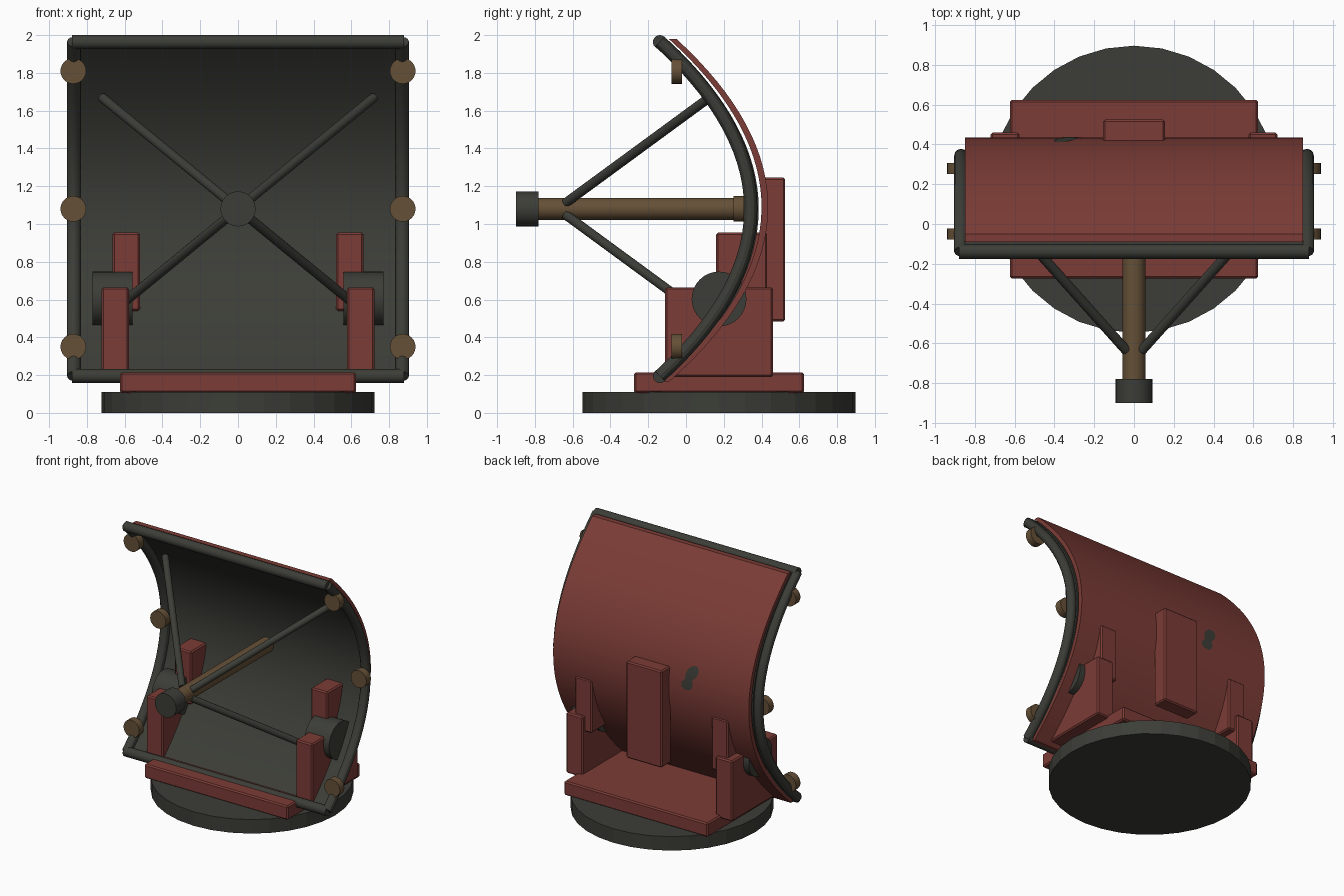
import bpy, bmesh, math
from mathutils import Vector

old = bpy.data.objects.get("Cube")
if old:
    bpy.data.objects.remove(old, do_unlink=True)


def material(name, rgb):
    m = bpy.data.materials.new(name)
    m.use_nodes = True
    m.diffuse_color = (*rgb, 1)
    bsdf = next(n for n in m.node_tree.nodes if n.type == 'BSDF_PRINCIPLED')
    bsdf.inputs["Base Color"].default_value = (*rgb, 1)
    bsdf.inputs["Roughness"].default_value = 0.8
    return m


DARK = material("dark grey metal", (0.045, 0.047, 0.038))
RED = material("rust red paint", (0.2, 0.045, 0.037))
BROWN = material("dull brown metal", (0.13, 0.08, 0.038))


def finish(name, bm, mat, smooth=True):
    bmesh.ops.recalc_face_normals(bm, faces=bm.faces)
    mesh = bpy.data.meshes.new(name)
    bm.to_mesh(mesh)
    bm.free()
    mesh.materials.append(mat)
    ob = bpy.data.objects.new(name, mesh)
    bpy.context.collection.objects.link(ob)
    if smooth:
        smooth_edges(ob)
    return ob


def smooth_edges(ob):
    bpy.ops.object.select_all(action='DESELECT')
    bpy.context.view_layer.objects.active = ob
    ob.select_set(True)
    bpy.ops.object.shade_smooth_by_angle(angle=math.radians(30))


def box(name, xs, ys, zs, mat):
    bm = bmesh.new()
    bmesh.ops.create_cube(bm, size=1)
    for v in bm.verts:
        v.co = [(lo + hi) / 2 + c * (hi - lo)
                for c, (lo, hi) in zip(v.co, (xs, ys, zs))]
    bmesh.ops.bevel(bm, geom=bm.edges[:], offset=0.01, segments=1, affect='EDGES')
    return finish(name, bm, mat, False)


def rod(name, a, b, radius, mat, sides=24, smooth=True):
    a, b = Vector(a), Vector(b)
    bm = bmesh.new()
    bmesh.ops.create_cone(bm, cap_ends=True, segments=sides, radius1=radius,
                          radius2=radius, depth=(b - a).length)
    turn = (b - a).to_track_quat('Z', 'Y')
    for v in bm.verts:
        v.co = turn @ v.co + (a + b) / 2
    return finish(name, bm, mat, smooth)


def parabola(z, apex_y, apex_z, k):
    return apex_y - k * (z - apex_z) ** 2


def steps(lo, hi, n):
    return [lo + (hi - lo) * i / n for i in range(n + 1)]


def curved_sheet(name, half, zs, front, back, mat):
    # closed (y, z) outline of a curved slab, swept across x
    outline = [(parabola(z, *front), z) for z in zs]
    outline += [(parabola(z, *back), z) for z in reversed(zs)]
    bm = bmesh.new()
    rings = [[bm.verts.new((x, y, z)) for y, z in outline] for x in (-half, half)]
    n = len(outline)
    for i in range(n):
        j = (i + 1) % n
        bm.faces.new((rings[0][i], rings[0][j], rings[1][j], rings[1][i]))
    for ring in rings:
        for i in range(n // 2 - 1):
            bm.faces.new((ring[i], ring[i + 1], ring[n - 2 - i], ring[n - 1 - i]))
    return finish(name, bm, mat)


def bent_tube(name, points, radius, mat):
    curve = bpy.data.curves.new(name, 'CURVE')
    curve.dimensions = '3D'
    curve.bevel_depth = radius
    curve.bevel_resolution = 4
    curve.use_fill_caps = True
    spline = curve.splines.new('POLY')
    spline.points.add(len(points) - 1)
    for p, co in zip(spline.points, points):
        p.co = (*co, 1)
    curve.materials.append(mat)
    ob = bpy.data.objects.new(name, curve)
    bpy.context.collection.objects.link(ob)
    bpy.ops.object.select_all(action='DESELECT')
    bpy.context.view_layer.objects.active = ob
    ob.select_set(True)
    bpy.ops.object.convert(target='MESH')
    smooth_edges(bpy.context.view_layer.objects.active)


# Base
rod("turntable", (0, 0.175, 0), (0, 0.175, 0.11), 0.722, DARK, 32, False)
box("base_slab", (-0.625, 0.625), (-0.275, 0.625), (0.105, 0.215), RED)

# Dish: dark reflector in front, painted shell behind
OUTER = (0.435, 1.09, 0.613)
curved_sheet("reflector", 0.85, steps(0.195, 1.97, 32),
             (0.36, 1.08, 0.6), (0.385, 1.08, 0.6), DARK)
curved_sheet("back_shell", 0.85, steps(0.165, 1.98, 32),
             (0.4, 1.09, 0.62), OUTER, RED)

# Chipped paint on the back shell: rows of height, centre and half width
bm = bmesh.new()
rows = []
for z, x, w in ((1.3, -0.37, 0.02), (1.27, -0.36, 0.045), (1.23, -0.345, 0.05),
                (1.19, -0.325, 0.03), (1.16, -0.315, 0.05),
                (1.13, -0.31, 0.045), (1.11, -0.31, 0.02)):
    y = parabola(z, *OUTER) + 0.004
    rows.append([bm.verts.new((x + s * w, y, z)) for s in (1, -1)])
for p, q in zip(rows, rows[1:]):
    bm.faces.new((p[0], p[1], q[1], q[0]))
finish("paint_chip", bm, DARK)

# Rim tubes along the top and bottom edges
for label, z in (("top", 1.963), ("bottom", 0.195)):
    rod(label + "_rim", (-0.88, -0.138, z), (0.88, -0.138, z), 0.037, DARK)

# Rear mount behind the dish
box("rear_mount", (-0.155, 0.155), (0.405, 0.525), (0.485, 1.245), RED)

# Mirrored parts
for side, s in (("left", 1), ("right", -1)):
    bent_tube(side + "_rim",
              [(s * 0.87, parabola(z, 0.343, 1.08, 0.615), z)
               for z in steps(0.195, 1.965, 28)], 0.035, DARK)
    box(side + "_bracket", sorted((s * 0.577, s * 0.722)),
        (-0.11, 0.46), (0.19, 0.665), RED)
    box(side + "_upper_arm", sorted((s * 0.52, s * 0.665)),
        (0.16, 0.43), (0.54, 0.955), RED)
    rod(side + "_pivot", (s * 0.558, 0.175, 0.603), (s * 0.77, 0.175, 0.603),
        0.145, DARK, 32)
    for label, y, z in (("upper", -0.05, 1.81), ("middle", 0.28, 1.08),
                        ("lower", -0.05, 0.35)):
        rod(f"{side}_{label}_bolt", (s * 0.872, y - 0.028, z),
            (s * 0.872, y + 0.028, z), 0.068, BROWN)
    for label, up in (("upper", 1), ("lower", -1)):
        rod(f"{side}_{label}_strut", (s * 0.04, -0.635, 1.08 + up * 0.033),
            (s * 0.72, 0.125, 1.08 + up * 0.59), 0.025, DARK, 16)

# Feed horn on the dish axis
rod("feed_pipe", (0, -0.79, 1.08), (0, 0.37, 1.08), 0.058, BROWN)
rod("feed_cap", (0, -0.9, 1.08), (0, -0.78, 1.08), 0.093, DARK)
